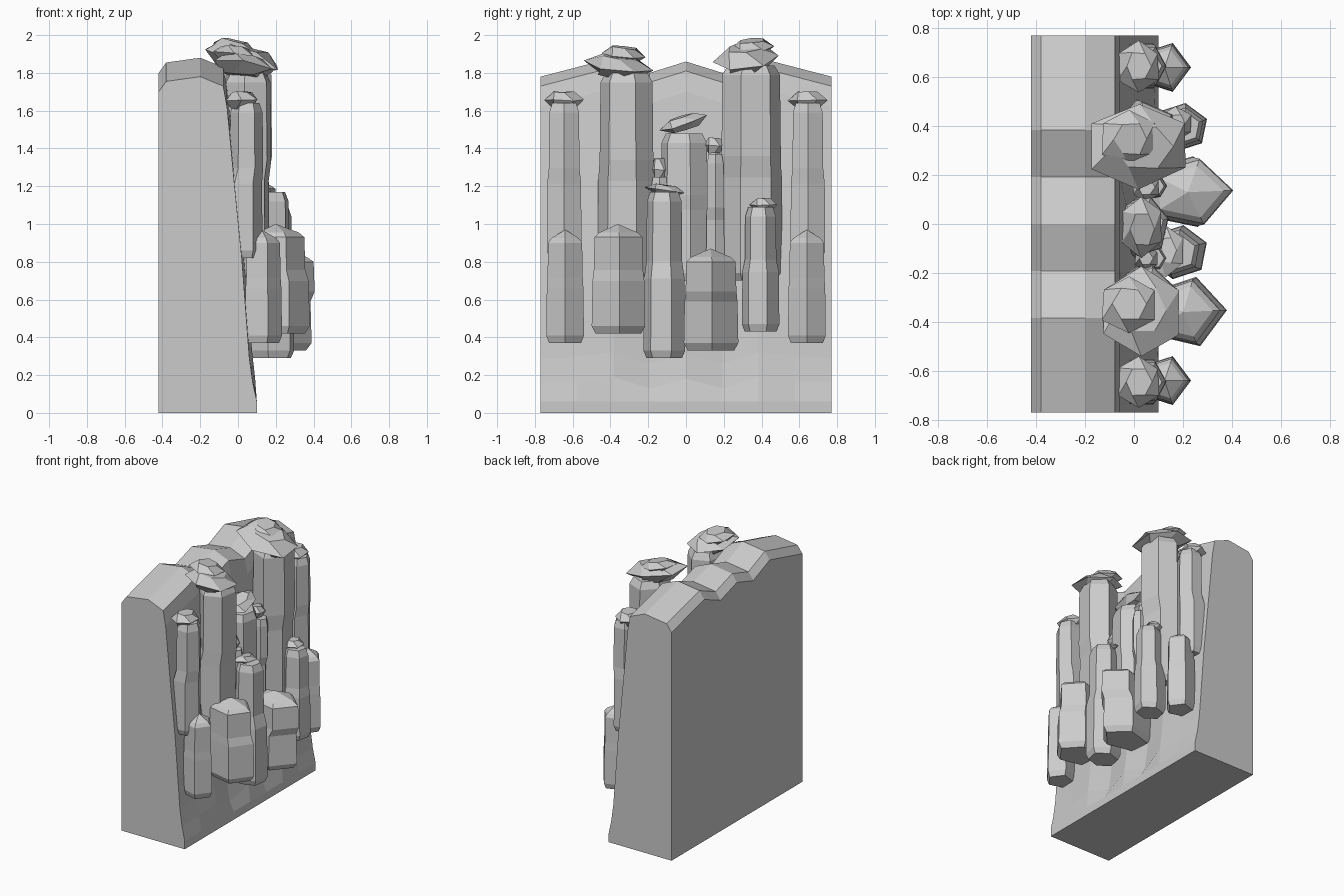
import bpy, bmesh, math, random
from mathutils import Vector, Matrix

if "Cube" in bpy.data.objects:
    bpy.data.objects.remove(bpy.data.objects["Cube"])

random.seed(4)


def finish(bm, name):
    bmesh.ops.recalc_face_normals(bm, faces=bm.faces)
    me = bpy.data.meshes.new(name)
    bm.to_mesh(me)
    bm.free()
    ob = bpy.data.objects.new(name, me)
    bpy.context.collection.objects.link(ob)
    return ob


def loft(name, rings, peak=None):
    """Skin a list of closed rings and close both ends."""
    bm = bmesh.new()
    vs = [[bm.verts.new(p) for p in r] for r in rings]
    n = len(vs[0])
    for a, b in zip(vs, vs[1:]):
        for i in range(n):
            j = (i + 1) % n
            bm.faces.new((a[i], a[j], b[j], b[i]))
    bm.faces.new(vs[0][::-1])
    if peak:
        p = bm.verts.new(peak)
        for i in range(n):
            bm.faces.new((vs[-1][i], vs[-1][(i + 1) % n], p))
    else:
        bm.faces.new(vs[-1])
    return finish(bm, name)


# Backing cliff: a leaning profile swept along y with a wavy top
sections = []
for i in range(9):
    y = -0.77 + 1.54 * i / 8
    d = [0, .05, .10, .02, .08, .02, .10, .05, 0][i]
    w = [0, .01, .03, -.03, .02, -.03, .03, .01, 0][i]
    prof = [(-.42, 0), (.10, 0), (.10, .06), (.078 + w * .4, .16 + w), (.06 + w * .5, .29 + w),
            (.02 + w * .5, .82), (-.02 + w * .3, 1.22 + w), (-.058, 1.62 + d), (-.078, 1.73 + d),
            (-.20, 1.78 + d), (-.38, 1.755 + d), (-.42, 1.70 + d)]
    sections.append([(x, y, z) for x, z in prof])
loft("cliff_wall", sections)


def column(name, x, y, rx, ry, z0, z1, phase=0, taper=.92, bend=.02, sides=6, pointed=False):
    """Stone pillar with bevelled ends and a kink in the middle; ry is the half width."""
    h = z1 - z0
    top = z1 - (.07 if pointed else .05)
    mid = z0 + h * .48
    spec = [(z0, .85, 0), (z0 + .04, 1, 0), (mid, .97, 0),
            (mid + h * .1, taper, bend), (top, taper * .97, bend),
            (z1 - (.045 if pointed else 0), taper * .78, bend)]
    a = math.radians(phase)
    f = 1.05 if sides == 5 else 1.12
    rings = []
    for z, s, dx in spec:
        rings.append([(x + dx + rx * s * math.cos(a + k * math.tau / sides),
                       y + ry * f * s * math.sin(a + k * math.tau / sides), z)
                      for k in range(sides)])
    loft(name, rings, (x + bend, y, z1) if pointed else None)


def capstone(name, x, y, z, rx, ry, h, tilt=0, tilt_y=0):
    """Flat irregular six-sided boulder."""
    m = Matrix.Rotation(math.radians(tilt), 3, 'X') @ Matrix.Rotation(math.radians(tilt_y), 3, 'Y')
    rings = []
    for t, s, ph in ((-.5, .6, 0), (0, 1.04, .52), (.5, .58, 0)):
        ring = []
        for k in range(6):
            a = ph + k * math.tau / 6
            q = s * random.uniform(.93, 1.06)
            p = m @ Vector((rx * q * math.cos(a), ry * q * math.sin(a),
                            h * (t + random.uniform(-.05, .05))))
            ring.append(p + Vector((x, y, z)))
        rings.append(ring)
    loft(name, rings)


# Matching outer pillars on both ends
for side, s in (("left", -1), ("right", 1)):
    column(side + "_outer_pillar", .03, s * .645, .10, .095, .82, 1.64, 0, .88, .015)
    capstone(side + "_outer_cap", .02, s * .645, 1.655, .09, .105, .09)
    column(side + "_outer_short_pillar", .125, s * .64, .108, .1, .37, .97, 0, .93, 0, 5, True)

# Tall pillars
column("tall_left_pillar", .035, -.315, .14, .14, .70, 1.80, 20, .92, .02)
column("tall_right_pillar", .035, .345, .14, .15, .70, 1.84, -20, .95, .02)
column("tall_centre_pillar", .03, -.01, .11, .12, .70, 1.48, 15, .95, .01)

# Thin filler pillars
column("thin_right_pillar", .06, .155, .06, .05, .70, 1.37, 0)
column("thin_left_pillar", .06, -.14, .06, .05, .70, 1.25, 0)

# Front pillars
column("front_centre_pillar", .18, -.115, .125, .10, .29, 1.17, 20, .86, -.01)
column("front_right_pillar", .19, .395, .115, .09, .43, 1.09, 20, .84, .005)
column("front_left_pillar", .21, -.36, .17, .142, .42, 1.0, 3, .92, -.01, 5, True)
column("front_middle_pillar", .19, .13, .20, .145, .33, .87, 3, .93, .03, 5, True)

# Capstones
capstone("tall_left_cap_base", .03, -.36, 1.835, .175, .18, .11, -8, 8)
capstone("tall_left_cap_top", -.02, -.33, 1.895, .12, .12, .08, -6, 6)
capstone("tall_right_cap_base", .02, .32, 1.875, .21, .17, .13, 4, 14)
capstone("tall_right_cap_top", -.02, .35, 1.935, .12, .12, .075, 5, 12)
capstone("centre_cap", .03, -.01, 1.535, .09, .13, .07, 18, 5)
capstone("front_centre_cap", .13, -.11, 1.18, .075, .10, .05, -8)
capstone("front_right_cap", .17, .41, 1.10, .07, .068, .07)
capstone("thin_right_cap", .05, .15, 1.415, .06, .06, .08)
capstone("thin_left_cap", .05, -.14, 1.29, .05, .05, .11)
